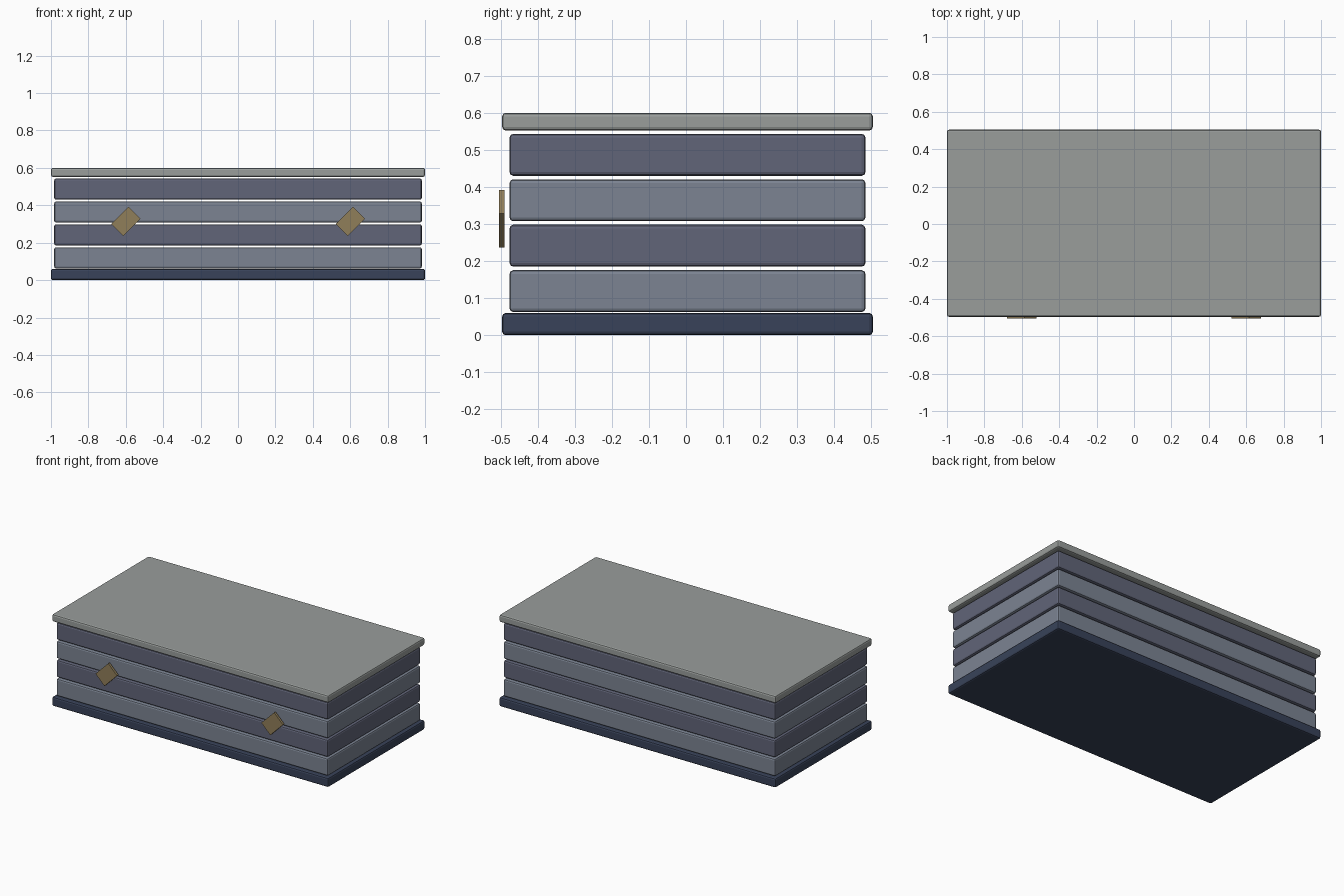
import bpy
from math import radians

if "Cube" in bpy.data.objects:
    bpy.data.objects.remove(bpy.data.objects["Cube"])


def material(name, rgb):
    m = bpy.data.materials.new(name)
    m.diffuse_color = (*rgb, 1)
    m.use_nodes = True
    m.node_tree.nodes["Principled BSDF"].inputs["Base Color"].default_value = m.diffuse_color
    return m


def box(name, size, loc, mat, bevel=0.0, tilt=0.0):
    bpy.ops.mesh.primitive_cube_add(size=1, location=loc)
    ob = bpy.context.object
    ob.name = name
    ob.scale = size
    bpy.ops.object.transform_apply(location=False, rotation=False, scale=True)
    ob.rotation_euler.y = radians(tilt)
    if bevel:
        b = ob.modifiers.new("edge_bevel", "BEVEL")
        b.width = bevel
        b.segments = 2
    ob.data.materials.append(mat)
    return ob


dark = material("dark_blue", (0.04, 0.055, 0.1))
light_slate = material("light_slate", (0.2, 0.23, 0.29))
slate = material("slate", (0.12, 0.13, 0.19))
grey = material("pale_grey", (0.32, 0.34, 0.33))
brass = material("brass", (0.28, 0.21, 0.1))

YC = 0.004  # body sits slightly back so the whole model is centred

# Base plate and lid
box("base_plate", (2, 1, 0.06), (0, YC, 0.03), dark, 0.01)
box("top_plate", (2, 1, 0.048), (0, YC, 0.576), grey, 0.01)

# Four stacked layers with open gaps between them
for i in range(4):
    box(f"layer_{i + 1}", (1.965, 0.96, 0.113), (0, YC, 0.119 + 0.1225 * i),
        slate if i % 2 else light_slate, 0.01)

# Tilted front plaques
for side, x in (("left", -0.6), ("right", 0.6)):
    box(f"{side}_plaque", (0.13, 0.015, 0.09), (x, -0.4965, 0.314), brass, tilt=-45)
